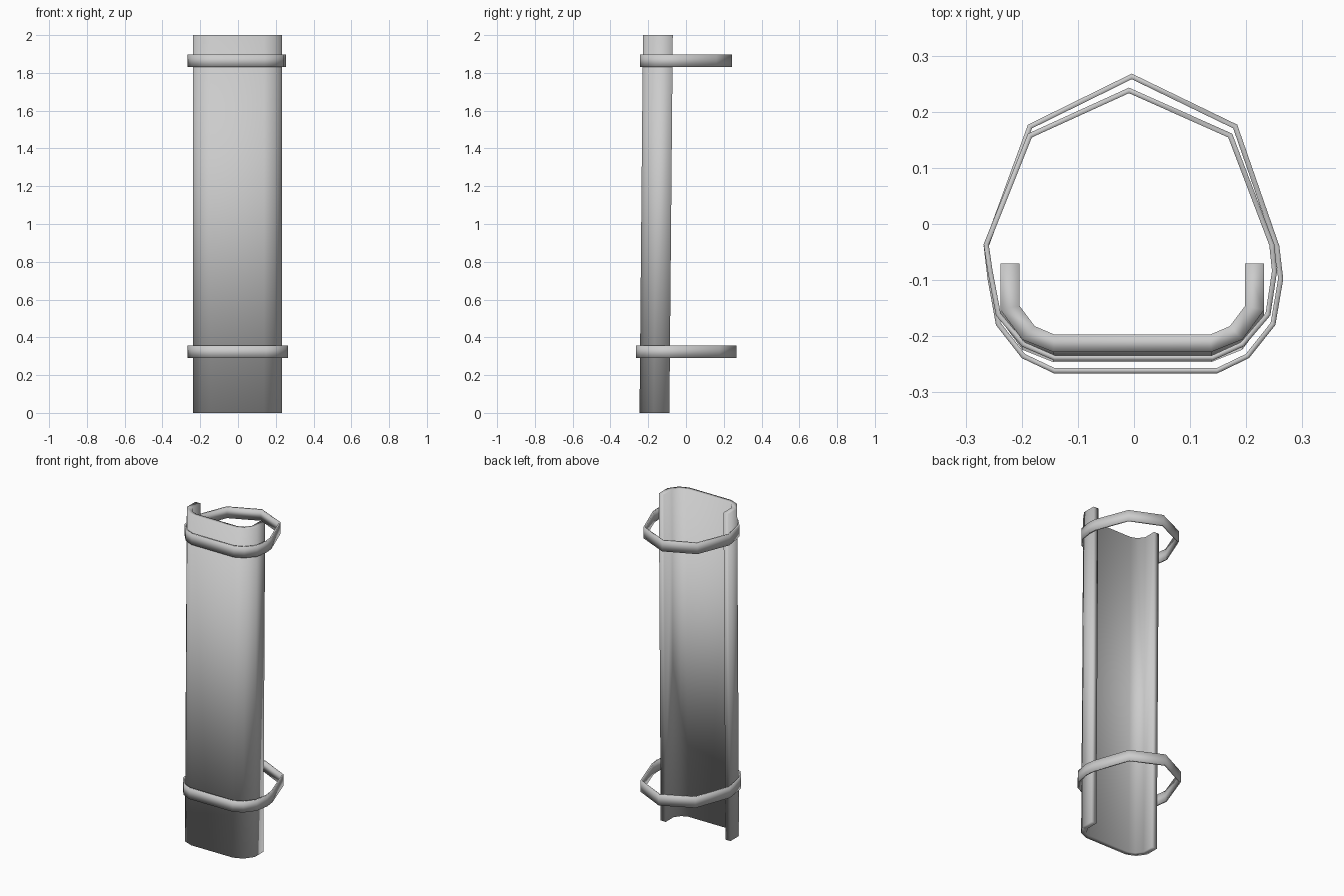
import bpy
import bmesh
from mathutils import Vector

if "Cube" in bpy.data.objects:
    bpy.data.objects.remove(bpy.data.objects["Cube"])

grey = bpy.data.materials.new("light grey")
grey.diffuse_color = (0.6, 0.6, 0.6, 1)
grey.use_nodes = True
grey.node_tree.nodes["Principled BSDF"].inputs["Base Color"].default_value = grey.diffuse_color


def finish(bm, name):
    """Turn a bmesh into a smooth shaded object with the grey material."""
    bmesh.ops.recalc_face_normals(bm, faces=bm.faces)
    mesh = bpy.data.meshes.new(name)
    bm.to_mesh(mesh)
    bm.free()
    mesh.materials.append(grey)
    mesh.shade_smooth()
    obj = bpy.data.objects.new(name, mesh)
    bpy.context.collection.objects.link(obj)


def wall(name, outer, inner, z0, z1, closed, lean=0.0):
    """Upright wall between two outlines; the foot is shifted by lean in y."""
    bm = bmesh.new()
    rows = [[bm.verts.new((x, y + dy, z)) for x, y in line]
            for line, z, dy in ((outer, z0, lean), (outer, z1, 0),
                                (inner, z1, 0), (inner, z0, lean))]
    n = len(outer)
    for i in range(n if closed else n - 1):
        j = (i + 1) % n
        for k in range(4):
            a, b = rows[k], rows[(k + 1) % 4]
            bm.faces.new((a[i], a[j], b[j], b[i]))
    if not closed:
        for i in (0, n - 1):
            bm.faces.new([row[i] for row in rows])
    finish(bm, name)


def inset(points, t):
    """Offset a counter-clockwise closed outline inward by t."""
    pts = [Vector(p) for p in points]
    result = []
    for i, p in enumerate(pts):
        d1 = (p - pts[i - 1]).normalized()
        d2 = (pts[(i + 1) % len(pts)] - p).normalized()
        n1, n2 = Vector((-d1.y, d1.x)), Vector((-d2.y, d2.x))
        result.append(p + (n1 + n2) * t / (1 + n1.dot(n2)))
    return result


def mirrored(half, centre):
    """Complete a half outline by mirroring it about x = centre."""
    return ([(centre - x, y) for x, y in half]
            + [(centre + x, y) for x, y in reversed(half)])


# Curved channel plate, leaning slightly towards the front at its foot
outer = mirrored([(0.235, -0.07), (0.235, -0.153), (0.196, -0.206), (0.141, -0.228)], -0.003)
inner = mirrored([(0.201, -0.07), (0.201, -0.146), (0.174, -0.182), (0.139, -0.197)], -0.003)
wall("channel_plate", outer, inner, 0.0, 2.0, False, -0.018)

# Two thin straps around the plate
upper = [(-0.009, 0.243), (-0.189, 0.161), (-0.268, -0.036), (-0.261, -0.084),
         (-0.246, -0.163), (-0.2, -0.218), (-0.143, -0.243), (0.141, -0.243),
         (0.196, -0.218), (0.243, -0.163), (0.255, -0.084), (0.25, -0.036), (0.175, 0.161)]
lower = [(-0.004, 0.268), (-0.189, 0.177), (-0.268, -0.039), (-0.261, -0.098),
         (-0.246, -0.18), (-0.2, -0.239), (-0.143, -0.266), (0.149, -0.266),
         (0.205, -0.239), (0.252, -0.18), (0.266, -0.098), (0.259, -0.039), (0.184, 0.177)]
wall("upper_strap", upper, inset(upper, 0.009), 1.83, 1.897, True)
wall("lower_strap", lower, inset(lower, 0.009), 0.29, 0.357, True)
